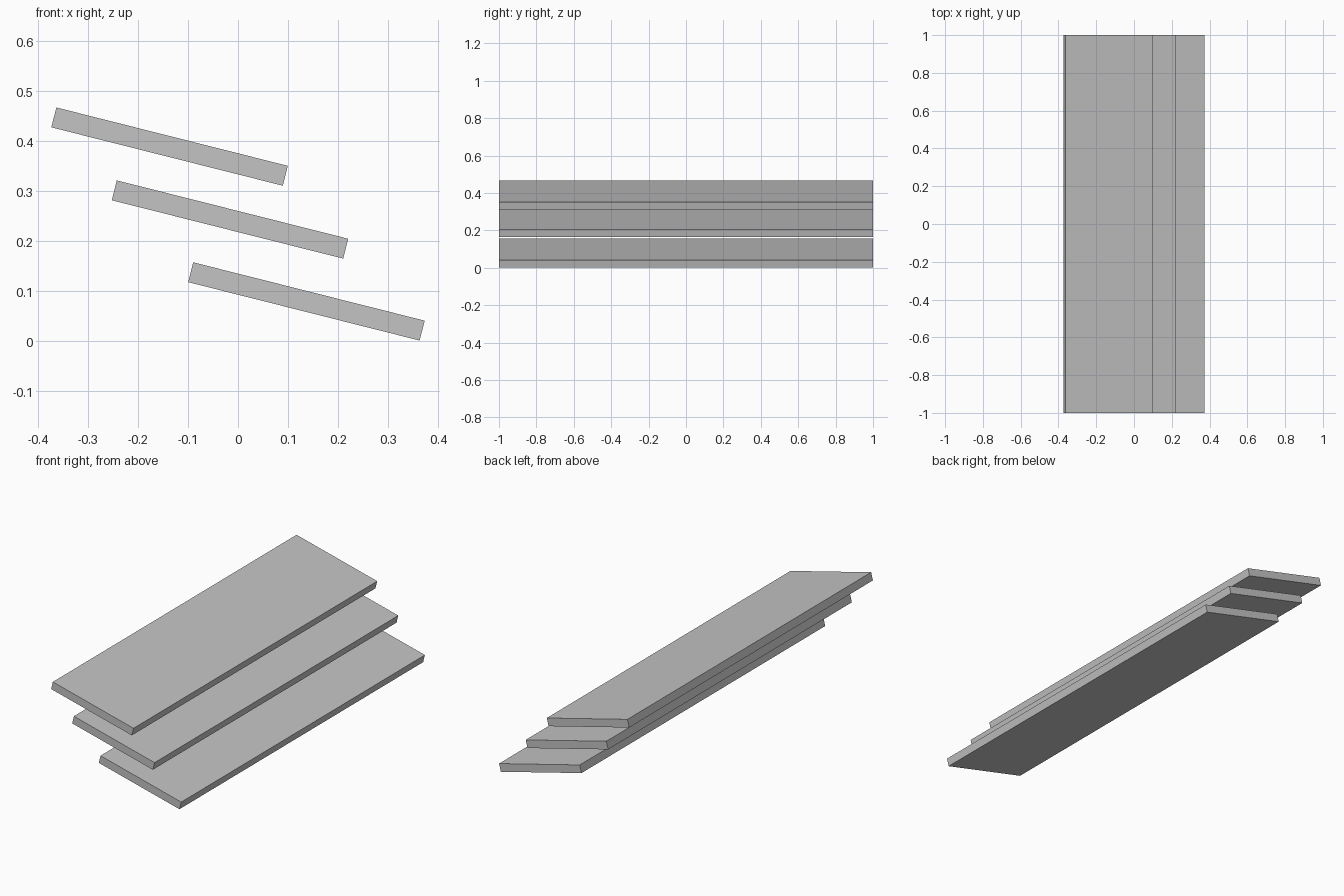
import bpy
import math

if "Cube" in bpy.data.objects:
    bpy.data.objects.remove(bpy.data.objects["Cube"], do_unlink=True)

# Plain grey board material
grey = bpy.data.materials.new("board_grey")
grey.use_nodes = True
colour = (0.55, 0.55, 0.55, 1.0)
grey.diffuse_color = colour
grey.node_tree.nodes["Principled BSDF"].inputs["Base Color"].default_value = colour

WIDTH, DEPTH, THICKNESS = 0.478, 2.0, 0.041
TILT = math.atan2(0.117, 0.464)


def add_board(name, x, z):
    """Flat slat running front to back, tilted down towards +x."""
    bpy.ops.mesh.primitive_cube_add(size=1, location=(x, 0, z))
    board = bpy.context.object
    board.name = name
    board.dimensions = (WIDTH, DEPTH, THICKNESS)
    bpy.ops.object.transform_apply(location=False, rotation=False, scale=True)
    board.rotation_euler.y = TILT
    board.data.materials.append(grey)


# Three parallel stepped boards
add_board("upper_board", -0.137, 0.389)
add_board("middle_board", -0.016, 0.243)
add_board("lower_board", 0.137, 0.079)
